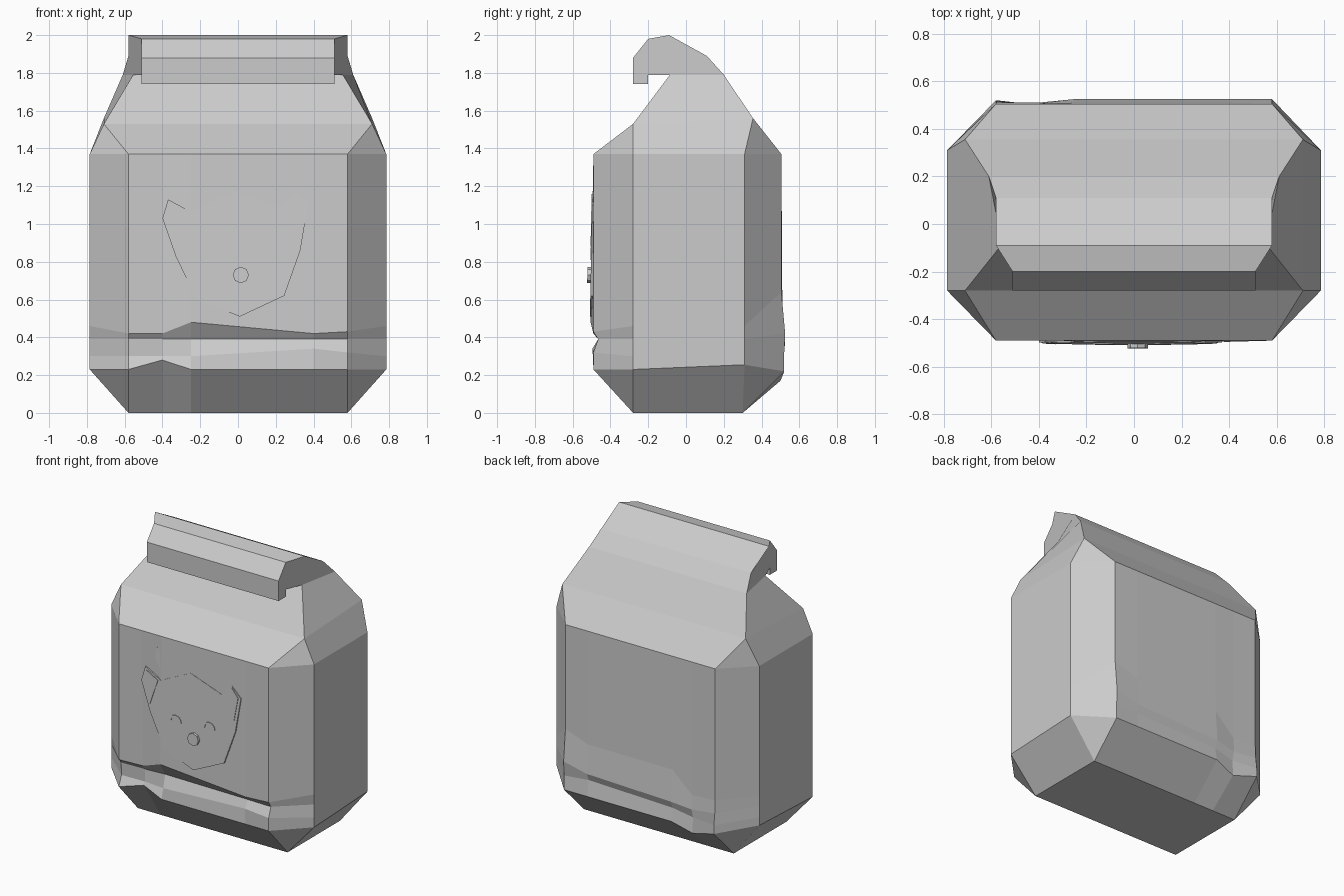
import bpy, bmesh, math

cube = bpy.data.objects.get("Cube")
if cube:
    bpy.data.objects.remove(cube, do_unlink=True)

paper = bpy.data.materials.new("grey_paper")
paper.use_nodes = True
GREY = (0.6, 0.6, 0.6, 1)
paper.diffuse_color = GREY
paper.node_tree.nodes["Principled BSDF"].inputs["Base Color"].default_value = GREY


def finish(name, bm):
    bmesh.ops.remove_doubles(bm, verts=bm.verts, dist=0.0005)
    bmesh.ops.recalc_face_normals(bm, faces=bm.faces)
    mesh = bpy.data.meshes.new(name)
    bm.to_mesh(mesh)
    bm.free()
    mesh.materials.append(paper)
    obj = bpy.data.objects.new(name, mesh)
    bpy.context.collection.objects.link(obj)
    return obj


def loft(name, rings, caps=True):
    bm = bmesh.new()
    loops = [[bm.verts.new(p) for p in ring] for ring in rings]
    n = len(rings[0])
    for low, high in zip(loops, loops[1:]):
        for i in range(n):
            j = (i + 1) % n
            bm.faces.new((low[i], low[j], high[j], high[i]))
    if caps:
        bm.faces.new(loops[0])
        bm.faces.new(loops[-1])
    return finish(name, bm)


# Bag body: octagonal rings, with extra columns for the creases near the base
COLS = (-1, -0.69, -0.43, 0.69, 1)


def ring(half_f, half_b, front, back, side_f, side_b):
    """front/back: one (y, z) or one per column; side_*: (x, y, z)."""
    front = front if isinstance(front, list) else [front] * 5
    back = back if isinstance(back, list) else [back] * 5
    pts = [(c * half_f, *p) for c, p in zip(COLS, front)]
    pts += [side_f, side_b]
    pts += [(c * half_b, *p) for c, p in zip(COLS[::-1], back)]
    return pts + [(-s[0], s[1], s[2]) for s in (side_b, side_f)]


def crease(zf, zb, front, back):
    return ring(0.58, 0.58, front, back, (0.785, -0.28, zf), (0.785, 0.31, zb))


def corner(half_f, half_b, f, b):
    return ring(half_f, half_b, f, b, (half_f, *f), (half_b, *b))


body = loft("bag_body", [
    corner(0.58, 0.58, (-0.28, 0), (0.3, 0)),
    crease(0.23, 0.255,
           [(-0.49, 0.23), (-0.47, 0.28), (-0.49, 0.23), (-0.49, 0.23), (-0.49, 0.23)],
           [(0.52, 0.22), (0.52, 0.22), (0.52, 0.22), (0.5, 0.17), (0.52, 0.22)]),
    crease(0.3, 0.31,
           [(-0.46, 0.3), (-0.455, 0.3), (-0.47, 0.3), (-0.495, 0.34), (-0.49, 0.32)],
           [(0.52, 0.32), (0.505, 0.33), (0.505, 0.31), (0.495, 0.28), (0.52, 0.28)]),
    crease(0.39, 0.39,
           [(-0.465, 0.39), (-0.46, 0.39), (-0.45, 0.39), (-0.46, 0.39), (-0.465, 0.39)],
           [(0.525, 0.42), (0.525, 0.38), (0.525, 0.36), (0.51, 0.34), (0.51, 0.36)]),
    crease(0.46, 0.46,
           [(-0.49, 0.42), (-0.48, 0.42), (-0.505, 0.48), (-0.49, 0.42), (-0.49, 0.43)],
           [(0.505, 0.64), (0.51, 0.58), (0.51, 0.58), (0.505, 0.44), (0.505, 0.45)]),
    crease(1.37, 1.37, (-0.49, 1.37), (0.505, 1.37)),
    corner(0.71, 0.71, (-0.28, 1.53), (0.355, 1.56)),
    corner(0.555, 0.61, (-0.085, 1.79), (0.2, 1.79)),
])

# Rolled top flap: profile points (y, z, half width)
FLAP = [(0.2, 1.79, 0.61), (0.11, 1.89, 0.58), (-0.09, 2.0, 0.58),
        (-0.2, 1.98, 0.51), (-0.28, 1.88, 0.51), (-0.28, 1.74, 0.51),
        (-0.2, 1.74, 0.51), (-0.2, 1.79, 0.51), (-0.085, 1.79, 0.555)]
loft("folded_top_flap", [[(s * w, y, z) for y, z, w in FLAP] for s in (-1, 1)])


# Thin raised face decoration on the front
def plate(name, outline, depth):
    """Plate whose front leans slightly outwards towards the bottom."""
    rings = [[(x, -0.48, z) for x, z in outline],
             [(x, -0.485 - depth - 0.02 * (1.2 - z), z) for x, z in outline]]
    return loft(name, rings)


plate("animal_head", [(0.01, 0.51), (0.245, 0.62), (0.33, 0.86), (0.37, 1.1),
                      (0.3, 1.17), (0.225, 1.09), (-0.02, 1.175), (-0.25, 1.065),
                      (-0.37, 1.13), (-0.4, 1.03), (-0.33, 0.83), (-0.22, 0.6)], 0.01)
plate("right_inner_ear", [(-0.36, 1.11), (-0.27, 1.06), (-0.33, 0.88), (-0.385, 1.03)], 0.014)
plate("left_inner_ear", [(0.3, 1.16), (0.245, 1.09), (0.32, 0.93), (0.35, 1.1)], 0.014)
plate("hair_tuft", [(-0.25, 1.12), (-0.295, 1.2), (-0.29, 1.29), (-0.21, 1.23),
                    (-0.21, 1.31), (-0.14, 1.26), (-0.13, 1.355), (-0.1, 1.3),
                    (-0.01, 1.21)], 0.006)


def arc(cx, cz, r, a, b, n):
    return [(cx + r * math.cos(a + (b - a) * i / n),
             cz + r * math.sin(a + (b - a) * i / n)) for i in range(n + 1)]


plate("nose", arc(0.015, 0.73, 0.043, 0, math.tau * 7 / 8, 7), 0.028)
for side, x, z in (("right", -0.13, 0.81), ("left", 0.13, 0.83)):
    outer = arc(x, z, 0.045, 0, math.pi, 6)
    inner = arc(x, z, 0.035, math.pi, 0, 6)
    plate(side + "_eye", outer + inner, 0.014)
